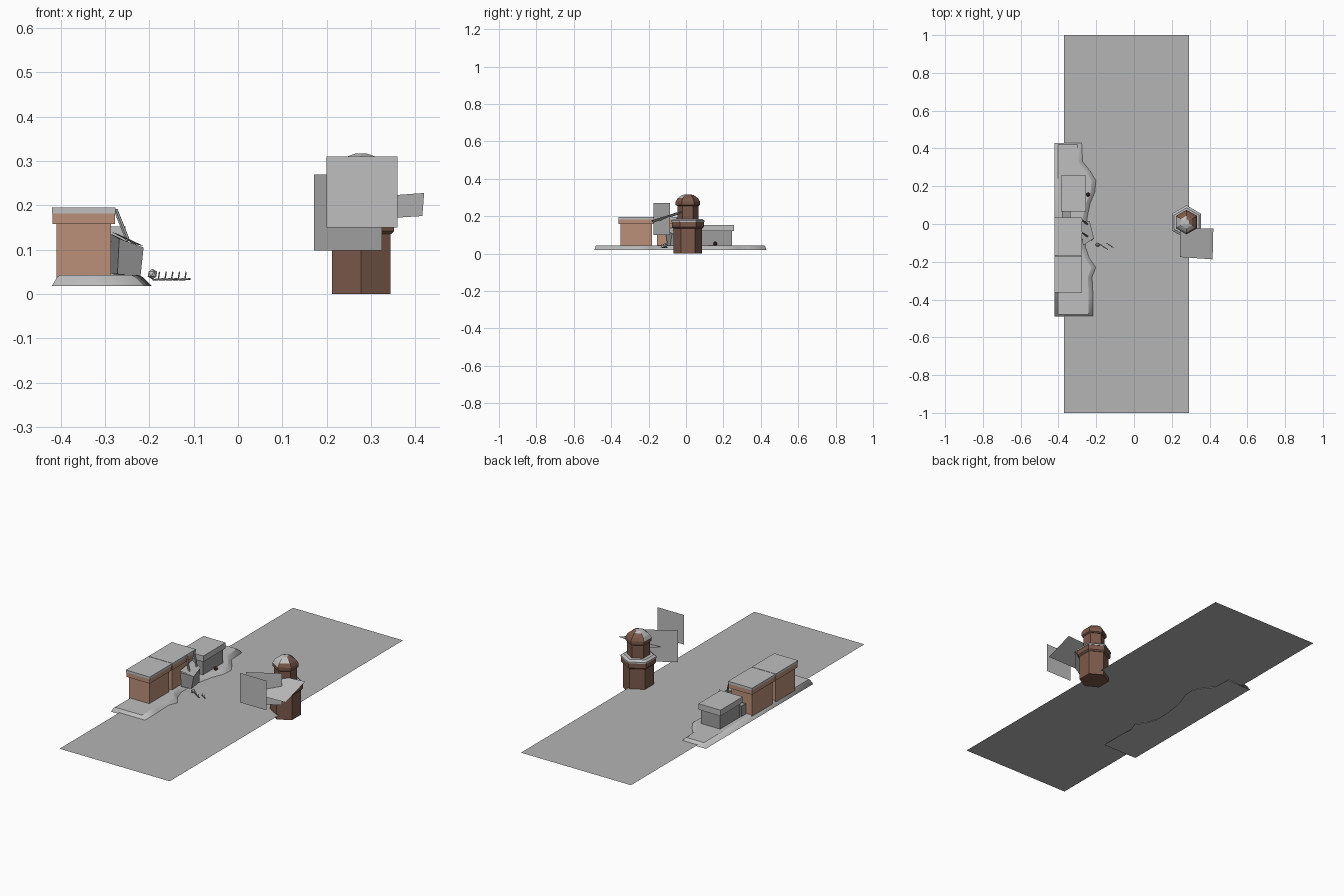
import bpy, bmesh, math
from mathutils import Vector

cube = bpy.data.objects.get("Cube")
if cube:
    bpy.data.objects.remove(cube)


def material(name, rgb):
    m = bpy.data.materials.new(name)
    m.use_nodes = True
    m.diffuse_color = (*rgb, 1)
    m.node_tree.nodes["Principled BSDF"].inputs["Base Color"].default_value = (*rgb, 1)
    return m


SNOW = material("light grey", (0.52, 0.52, 0.52))
GROUND = material("ground grey", (0.46, 0.46, 0.46))
GREY = material("mid grey", (0.34, 0.34, 0.34))
ORANGE = material("clay orange", (0.50, 0.28, 0.19))
BROWN = material("dark brown", (0.20, 0.10, 0.07))
RED = material("dark red", (0.10, 0.03, 0.03))


def finish(bm, name, *mats):
    mesh = bpy.data.meshes.new(name)
    bm.to_mesh(mesh)
    bm.free()
    for m in mats:
        mesh.materials.append(m)
    ob = bpy.data.objects.new(name, mesh)
    bpy.context.collection.objects.link(ob)
    return ob


def loft(name, rings, *mats):
    """Closed solid through rings of equal point count."""
    bm = bmesh.new()
    loops = [[bm.verts.new(p) for p in ring] for ring in rings]
    n = len(loops[0])
    for a, b in zip(loops, loops[1:]):
        for i in range(n):
            j = (i + 1) % n
            bm.faces.new((a[i], a[j], b[j], b[i]))
    bm.faces.new(loops[0][::-1])
    bm.faces.new(loops[-1])
    bmesh.ops.recalc_face_normals(bm, faces=bm.faces)
    return finish(bm, name, *mats)


def rect(x, y, z):
    return [(x[0], y[0], z), (x[1], y[0], z), (x[1], y[1], z), (x[0], y[1], z)]


def block(name, x, y, z, mat):
    return loft(name, [rect(x, y, z[0]), rect(x, y, z[1])], mat)


def card(name, corners, mat):
    bm = bmesh.new()
    bm.faces.new([bm.verts.new(c) for c in corners])
    return finish(bm, name, mat)


def ball(name, centre, r, mat):
    bm = bmesh.new()
    bmesh.ops.create_icosphere(bm, subdivisions=1, radius=r)
    bmesh.ops.translate(bm, verts=bm.verts, vec=centre)
    return finish(bm, name, mat)


def rod(name, a, b, r, mat):
    a, b = Vector(a), Vector(b)
    bm = bmesh.new()
    bmesh.ops.create_cone(bm, cap_ends=True, segments=6, radius1=r, radius2=r,
                          depth=(b - a).length)
    bmesh.ops.transform(bm, matrix=(b - a).to_track_quat("Z", "Y").to_matrix().to_4x4(),
                        verts=bm.verts)
    bmesh.ops.translate(bm, verts=bm.verts, vec=(a + b) / 2)
    return finish(bm, name, mat)


# Ground sheet
card("ground", rect((-0.37, 0.29), (-1, 1), 0.025), GROUND)

# Snow bank with a wavy inner edge and sloped sides
edge = [(-0.49, -0.21), (-0.38, -0.21), (-0.28, -0.215), (-0.23, -0.195), (-0.18, -0.23),
        (-0.12, -0.25), (-0.05, -0.25), (0.04, -0.24), (0.11, -0.225), (0.17, -0.20),
        (0.23, -0.195), (0.28, -0.225), (0.33, -0.265), (0.43, -0.27)]
rings = []
for inset, z in ((0, 0.018), (0.006, 0.024), (0.02, 0.038), (0.03, 0.043)):
    ring = [(x - inset, max(-0.49 + inset / 3, min(0.43 - inset / 3, y)), z) for y, x in edge]
    ring += [(-0.42 + inset * 0.6, y, z) for y in (0.43 - inset / 3, -0.49 + inset / 3)]
    rings.append(ring)
bank = loft("snow_bank", rings, SNOW)
for p in bank.data.polygons:
    p.use_smooth = len(p.vertices) == 4

# Two clay stalls with overhanging lids and snowy tops
for side, y0, y1 in (("front", -0.36, -0.172), ("middle", -0.165, 0.032)):
    block(side + "_stall_body", (-0.41, -0.287), (y0 + 0.01, y1 - 0.01), (0.03, 0.16), ORANGE)
    block(side + "_stall_lid", (-0.418, -0.278), (y0, y1), (0.158, 0.182), ORANGE)
    block(side + "_stall_snow", (-0.42, -0.276), (y0 - 0.002, y1 + 0.002), (0.182, 0.195), SNOW)

# Low grey crate at the back
block("back_crate_body", (-0.377, -0.263), (0.075, 0.246), (0.03, 0.125), GREY)
block("back_crate_lid", (-0.386, -0.254), (0.065, 0.256), (0.12, 0.152), SNOW)
block("back_crate_step", (-0.38, -0.335), (0.03, 0.066), (0.04, 0.10), GREY)

# Leaning bin beside the middle stall, with tilted flap and props
loft("bin", [[(-0.272, -0.10, 0.045), (-0.22, -0.085, 0.04), (-0.232, 0.0, 0.04), (-0.285, 0.0, 0.045)],
             [(-0.268, -0.11, 0.125), (-0.213, -0.075, 0.105), (-0.235, 0.01, 0.11),
              (-0.285, 0.01, 0.135)]], GREY)
card("bin_flap", [(-0.27, -0.115, 0.135), (-0.212, -0.075, 0.108), (-0.235, 0.015, 0.113),
                  (-0.285, 0.015, 0.14)], SNOW)
for i, y in enumerate((-0.045, 0.02)):
    rod(f"prop_{i}", (-0.276, y, 0.19), (-0.248, y - 0.02, 0.12), 0.005, GREY)
rod("stall_post", (-0.28, 0.025, 0.04), (-0.28, 0.025, 0.12), 0.007, SNOW)

# Small litter on the ground
ball("pale_ball", (-0.193, -0.11, 0.045), 0.012, SNOW)
ball("red_ball", (-0.243, 0.156, 0.053), 0.012, RED)
for i in range(5):
    x, y = -0.18 + 0.015 * i, -0.10 - 0.01 * (i % 3)
    rod(f"twig_{i}", (x - 0.012, y, 0.032), (x + 0.012, y - 0.015, 0.034), 0.002, GREY)
    rod(f"twig_tip_{i}", (x, y - 0.008, 0.033), (x + 0.003, y - 0.012, 0.05), 0.0015, GREY)

# Six-sided tower
CX, CY = 0.278, 0.01


def hexagon(r, z):
    return [(CX + r * math.sin(k * math.pi / 3), CY + r * math.cos(k * math.pi / 3), z)
            for k in range(6)]


def tower(name, levels, *mats):
    return loft(name, [hexagon(r, z) for r, z in levels], *mats)


tower("tower_base", [(0.076, 0), (0.076, 0.14)], BROWN)
tower("tower_collar", [(0.078, 0.135), (0.086, 0.142), (0.086, 0.17)], BROWN)
tower("tower_collar_snow", [(0.089, 0.168), (0.089, 0.176), (0.075, 0.185)], SNOW)
tower("tower_neck", [(0.056, 0.18), (0.056, 0.26)], BROWN)
dome = tower("tower_dome", [(0.058, 0.255), (0.065, 0.26), (0.065, 0.278), (0.054, 0.296),
                            (0.034, 0.311), (0.015, 0.317)], BROWN, SNOW)
# Snow lies on the top and the front-left slope of the dome
for p in dome.data.polygons:
    drift = p.normal.z - 0.45 * p.normal.x - 0.55 * p.normal.y
    p.material_index = int(p.center.z > 0.28 and drift > 0.85)

# Thin floating panels around the tower
card("upright_panel", [(0.20, -0.27, 0.15), (0.36, -0.27, 0.15),
                       (0.36, -0.27, 0.31), (0.20, -0.27, 0.31)], SNOW)
card("turned_panel", [(0.172, -0.175, 0.098), (0.325, -0.085, 0.098),
                      (0.325, -0.085, 0.27), (0.172, -0.175, 0.27)], SNOW)
card("sloped_panel", [(0.243, -0.175, 0.165), (0.416, -0.187, 0.176),
                      (0.42, -0.024, 0.228), (0.243, -0.02, 0.215)], SNOW)
